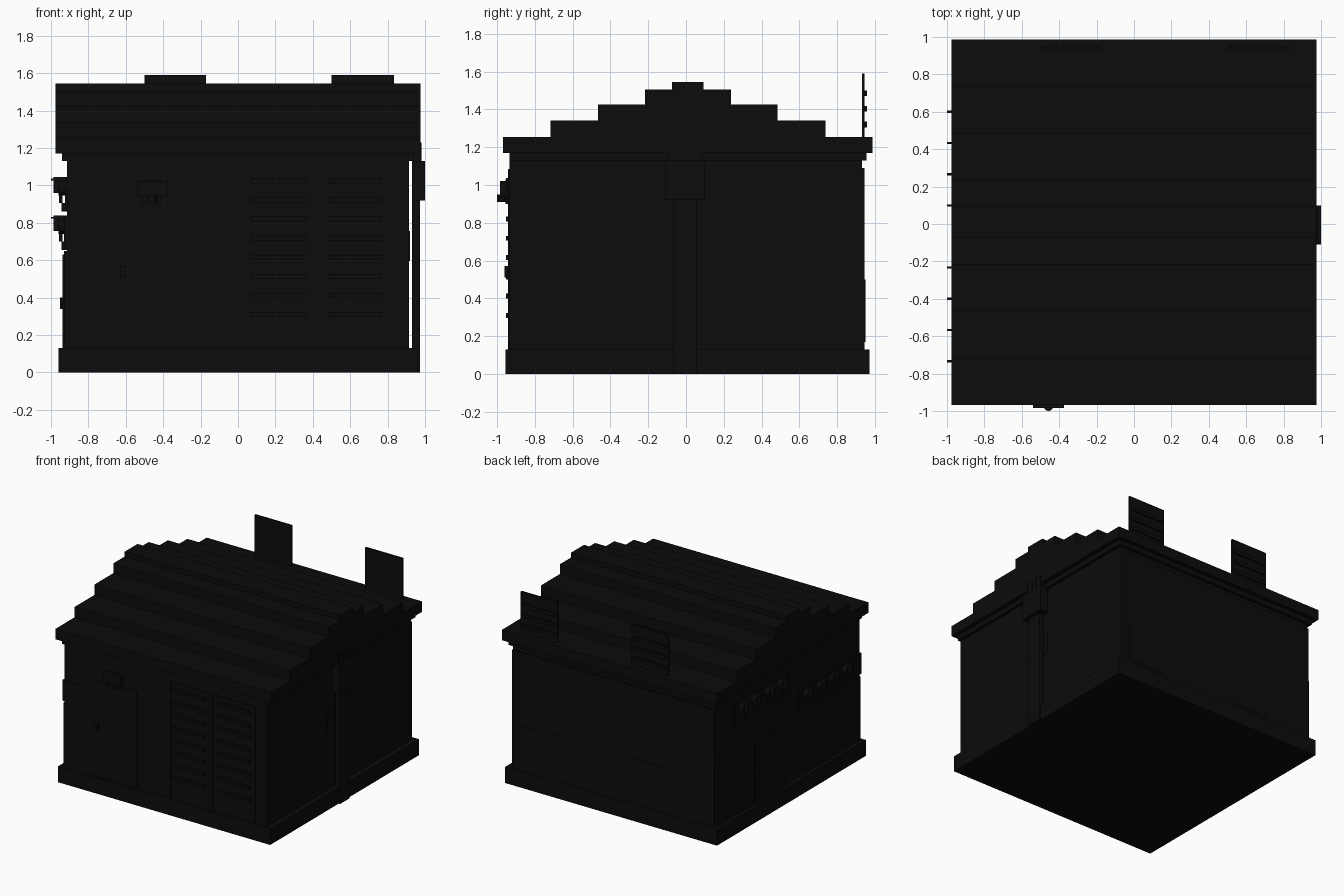
import bpy
import bmesh
from math import radians
from mathutils import Matrix, Vector

default_cube = bpy.data.objects.get("Cube")
if default_cube:
    bpy.data.objects.remove(default_cube, do_unlink=True)


def make_material(name, colour):
    material = bpy.data.materials.new(name)
    material.use_nodes = True
    material.diffuse_color = colour
    shader = next(n for n in material.node_tree.nodes if n.type == "BSDF_PRINCIPLED")
    shader.inputs["Base Color"].default_value = colour
    return material


near_black = make_material("near_black", (0.0035, 0.0035, 0.0035, 1))


def finish(name, mesh_builder):
    mesh = bpy.data.meshes.new(name)
    mesh_builder.to_mesh(mesh)
    mesh_builder.free()
    mesh.materials.append(near_black)
    part = bpy.data.objects.new(name, mesh)
    bpy.context.collection.objects.link(part)
    return part


def box(name, x_range, y_range, z_range):
    """Box filling the given range on each axis."""
    ranges = (x_range, y_range, z_range)
    centre = Vector([(low + high) / 2 for low, high in ranges])
    size = Vector([high - low for low, high in ranges])
    builder = bmesh.new()
    transform = Matrix.Translation(centre) @ Matrix.Diagonal(size).to_4x4()
    bmesh.ops.create_cube(builder, size=1, matrix=transform)
    return finish(name, builder)


def cylinder(name, centre, radius, length, axis, sides=12):
    """Cylinder along the X, Y or Z axis."""
    turn = {"X": Matrix.Rotation(radians(90), 4, "Y"),
            "Y": Matrix.Rotation(radians(90), 4, "X"),
            "Z": Matrix.Identity(4)}[axis]
    builder = bmesh.new()
    bmesh.ops.create_cone(builder, cap_ends=True, segments=sides, radius1=radius,
                          radius2=radius, depth=length,
                          matrix=Matrix.Translation(centre) @ turn)
    return finish(name, builder)


def frame(name, x_range, y_range, z_range, width):
    """Three trim strips around a front opening."""
    (left, right), (low, high) = x_range, z_range
    box(name + "_left", (left - width, left), y_range, (low, high + width))
    box(name + "_right", (right, right + width), y_range, (low, high + width))
    box(name + "_top", (left, right), y_range, (high, high + width))


# Base, walls and cornice
box("base", (-0.96, 0.96), (-0.955, 0.97), (0, 0.13))
box("walls", (-0.915, 0.915), (-0.935, 0.93), (0.13, 1.17))
box("back_cladding", (-0.915, 0.915), (0.93, 0.945), (0.13, 1.09))
box("cornice", (-0.94, 0.94), (-0.935, 0.955), (1.13, 1.18))

# Stepped roof as one extruded profile
steps = [(0.977, 1.17, 1.255), (0.728, 1.255, 1.34), (0.475, 1.34, 1.425),
         (0.228, 1.425, 1.505), (0.083, 1.505, 1.545)]
right_half = [(half, z) for half, low, high in steps for z in (low, high)]
profile = right_half + [(-half, z) for half, z in reversed(right_half)]
roof = bmesh.new()
gable = roof.faces.new([roof.verts.new((-0.975, y + 0.01, z)) for y, z in profile])
swept = bmesh.ops.extrude_face_region(roof, geom=[gable])["geom"]
bmesh.ops.translate(roof, vec=(1.95, 0, 0),
                    verts=[v for v in swept if isinstance(v, bmesh.types.BMVert)])
bmesh.ops.recalc_face_normals(roof, faces=roof.faces)
finish("stepped_roof", roof)

# Front door with handle
box("front_door", (-0.67, -0.255), (-0.94, -0.93), (0.13, 0.92))
box("door_handle", (-0.63, -0.6), (-0.96, -0.935), (0.51, 0.57))

# Lamp above the door
box("door_lamp_mount", (-0.51, -0.41), (-0.955, -0.93), (0.9, 1.03))
box("door_lamp_shade", (-0.54, -0.375), (-0.985, -0.95), (0.94, 1.02))
cylinder("door_lamp_bulb", (-0.457, -0.975, 0.93), 0.025, 0.04, "Z")

# Louvred double shutters
frame("shutter_frame", (0.05, 0.8), (-0.943, -0.93), (0.13, 1.07), 0.015)
box("shutter_divider", (0.41, 0.43), (-0.943, -0.93), (0.13, 1.07))
for row in range(8):
    height = 0.31 + row * 0.102
    for column, left in enumerate((0.07, 0.48)):
        box(f"shutter_slat_{row}_{column}", (left, left + 0.29),
            (-0.953, -0.93), (height - 0.013, height + 0.013))

# Plate at the front corner
box("corner_plate", (-0.93, -0.755), (-0.94, -0.9), (0.67, 0.84))

# Rear vents on the wall and the matching panels above the eaves
for side, (left, right) in enumerate(((-0.5, -0.17), (0.5, 0.835))):
    box(f"rear_vent_{side}", (left, right), (0.94, 0.949), (0.17, 0.5))
    box(f"roof_panel_{side}", (left, right), (0.93, 0.945), (1.2, 1.59))
    for row in range(3):
        height = 1.32 + row * 0.083
        box(f"roof_panel_slat_{side}_{row}", (left + 0.02, right - 0.02),
            (0.94, 0.957), (height - 0.015, height + 0.015))

# Downpipe with its collecting box on the left wall
box("downpipe", (0.93, 0.972), (-0.07, 0.055), (0, 1.15))
box("rain_hopper", (0.93, 1.0), (-0.11, 0.1), (0.92, 1.13))
box("hopper_neck", (0.92, 0.978), (-0.1, 0.09), (1.13, 1.23))
for tooth in range(4):
    centre = -0.08 + tooth * 0.05
    box(f"hopper_rib_{tooth}", (0.97, 0.982), (centre - 0.01, centre + 0.01),
        (1.13, 1.23))
box("wall_plate", (0.91, 0.919), (-0.16, 0.085), (0.595, 0.755))

# Right wall dado, cabinet door and handle
box("dado", (-0.93, -0.91), (-0.93, 0.93), (0.13, 0.65))
box("side_door", (-0.937, -0.92), (0.05, 0.44), (0.13, 0.63))
box("side_door_handle", (-0.952, -0.93), (0.38, 0.41), (0.34, 0.4))

# Two rows of hooked fittings on the right wall
for group, (first, top) in enumerate(((0.6, 1.045), (-0.233, 0.84))):
    box(f"fitting_rail_{group}", (-0.925, -0.91), (first - 0.62, first + 0.1),
        (top - 0.18, top - 0.01))
    for item in range(4):
        y = first - item * 0.167
        tag = f"{group}_{item}"
        thin = (y - 0.006, y + 0.006)
        box("fitting_fin_" + tag, (-0.987, -0.915), thin, (top - 0.085, top))
        box("fitting_tip_" + tag, (-1.0, -0.98), thin, (top - 0.018, top - 0.008))
        cylinder("fitting_body_" + tag, (-0.937, y, top - 0.06), 0.04, 0.046, "X")
        box("fitting_drop_" + tag, (-0.958, -0.938), (y - 0.015, y + 0.015),
            (top - 0.14, top - 0.08))
        box("fitting_foot_" + tag, (-0.945, -0.915), (y - 0.015, y + 0.015),
            (top - 0.185, top - 0.14))
